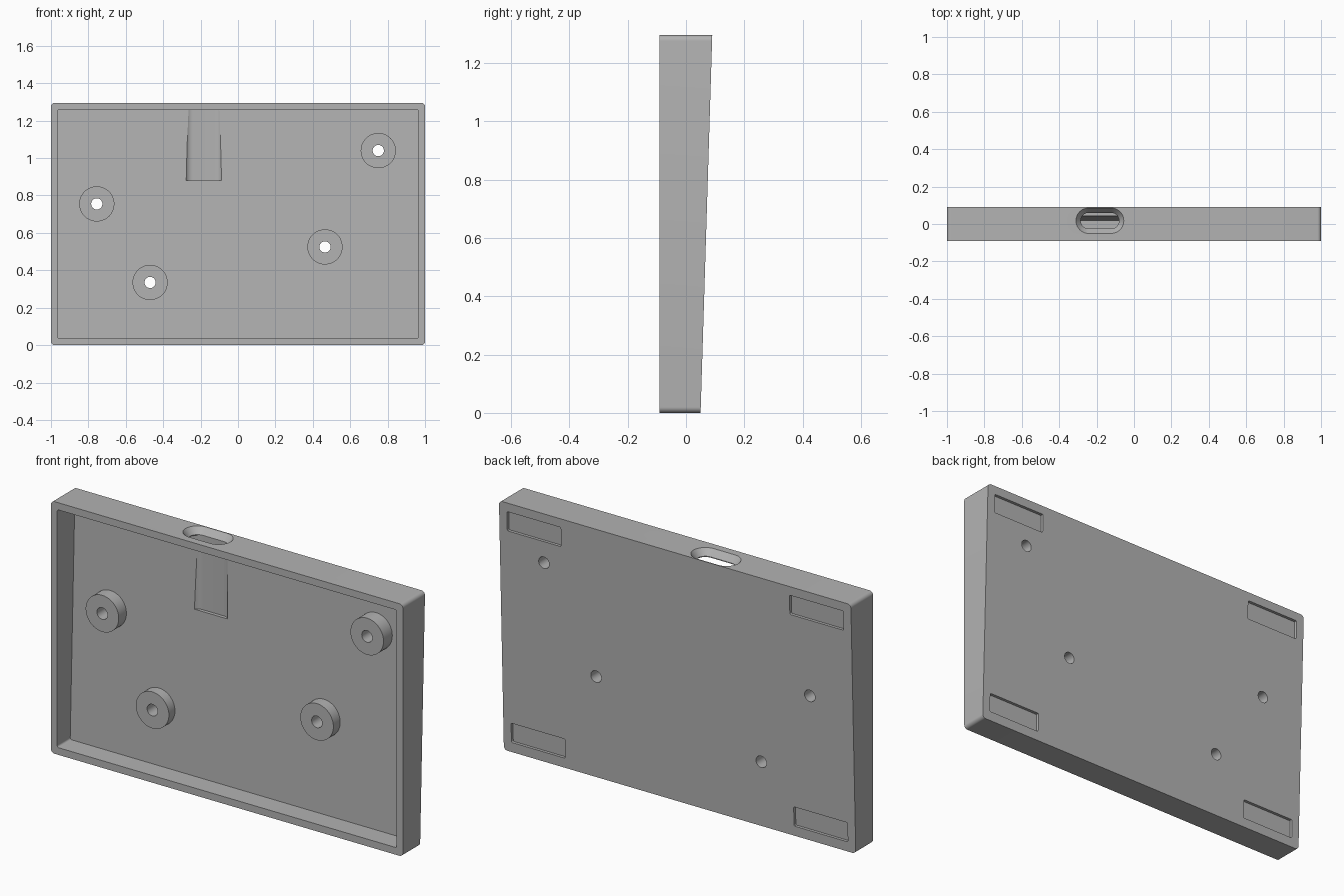
import bpy, bmesh, math

if "Cube" in bpy.data.objects:
    bpy.data.objects.remove(bpy.data.objects["Cube"], do_unlink=True)

HEIGHT = 1.295
FRONT = -0.09
FLOOR = 0.035          # thickness of the back plate

grey = bpy.data.materials.new("plain grey")
grey.use_nodes = True
colour = (0.45, 0.45, 0.45, 1)
grey.diffuse_color = colour
grey.node_tree.nodes["Principled BSDF"].inputs["Base Color"].default_value = colour


def back(z):
    """Depth of the leaning back face at height z."""
    return 0.05 + 0.04 * z / HEIGHT


def rounded(cx, cy, hx, hy, r, steps=8):
    """Rounded rectangle outline; becomes a slot or circle for a large radius."""
    pts = []
    for corner, (sx, sy) in enumerate([(1, 1), (-1, 1), (-1, -1), (1, -1)]):
        for i in range(steps + 1):
            a = math.pi / 2 * (corner + i / steps)
            p = (cx + sx * (hx - r) + r * math.cos(a),
                 cy + sy * (hy - r) + r * math.sin(a))
            if not pts or math.dist(p, pts[-1]) > 1e-5:
                pts.append(p)
    if math.dist(pts[0], pts[-1]) < 1e-5:
        pts.pop()
    return pts


def loft(name, rings):
    """Closed solid through matching rings of points."""
    bm = bmesh.new()
    rows = [[bm.verts.new(p) for p in ring] for ring in rings]
    n = len(rows[0])
    for a, b in zip(rows, rows[1:]):
        for i in range(n):
            j = (i + 1) % n
            bm.faces.new((a[i], a[j], b[j], b[i]))
    bm.faces.new(rows[0])
    bm.faces.new(rows[-1])
    bmesh.ops.recalc_face_normals(bm, faces=bm.faces)
    mesh = bpy.data.meshes.new(name)
    bm.to_mesh(mesh)
    bm.free()
    mesh.materials.append(grey)
    obj = bpy.data.objects.new(name, mesh)
    bpy.context.collection.objects.link(obj)
    return obj


def slab(name, outline, front, offset):
    """Solid from a flat front (or a leaning one) to a plane parallel to the back."""
    near = [(x, front(z), z) for x, z in outline]
    far = [(x, back(z) + offset, z) for x, z in outline]
    return loft(name, [near, far])


def combine(target, tool, operation):
    mod = target.modifiers.new(tool.name, "BOOLEAN")
    mod.operation = operation
    mod.solver = "EXACT"
    mod.object = tool
    bpy.context.view_layer.objects.active = target
    bpy.ops.object.modifier_apply(modifier=mod.name)
    bpy.data.objects.remove(tool, do_unlink=True)


# Wedge-shaped shell and its open front cavity
mid = HEIGHT / 2
case = slab("tray_case", rounded(0, mid, 1, mid, 0.02), lambda z: FRONT, 0)
cavity = slab("cavity", rounded(0, mid, 0.965, mid - 0.037, 0.01),
              lambda z: FRONT - 0.05, -FLOOR)
combine(case, cavity, "DIFFERENCE")

# Round screw posts with through holes
for x, z in [(-0.755, 0.755), (-0.47, 0.335), (0.465, 0.525), (0.75, 1.04)]:
    post = slab("post", rounded(x, z, 0.094, 0.094, 0.094, 12),
                lambda z: -0.024, -0.015)
    combine(case, post, "UNION")
    hole = slab("hole", rounded(x, z, 0.03, 0.03, 0.03, 8), lambda z: -0.06, 0.05)
    combine(case, hole, "DIFFERENCE")

# Shallow pad recesses in the four back corners
for x in (-0.803, 0.803):
    for z in (0.1, 1.2):
        pad = slab("pad_recess", rounded(x, z, 0.153, 0.05, 0.006, 3),
                   lambda z: back(z) - 0.015, 0.03)
        combine(case, pad, "DIFFERENCE")

# Cable slot through the top, flared at the mouth and grooved into the back plate
rings = []
for z, grow in [(0.88, 0), (1.262, 0), (1.31, 0.037)]:
    r = 0.0425 + grow
    rings.append([(x, y, z) for x, y in
                  rounded(-0.1825, 0.0175, 0.1025 + grow, r, r, 12)])
combine(case, loft("cable_slot", rings), "DIFFERENCE")

# Smooth the round parts, keep the edges crisp
bpy.ops.object.select_all(action="DESELECT")
case.select_set(True)
bpy.context.view_layer.objects.active = case
bpy.ops.object.shade_smooth_by_angle(angle=math.radians(30))
